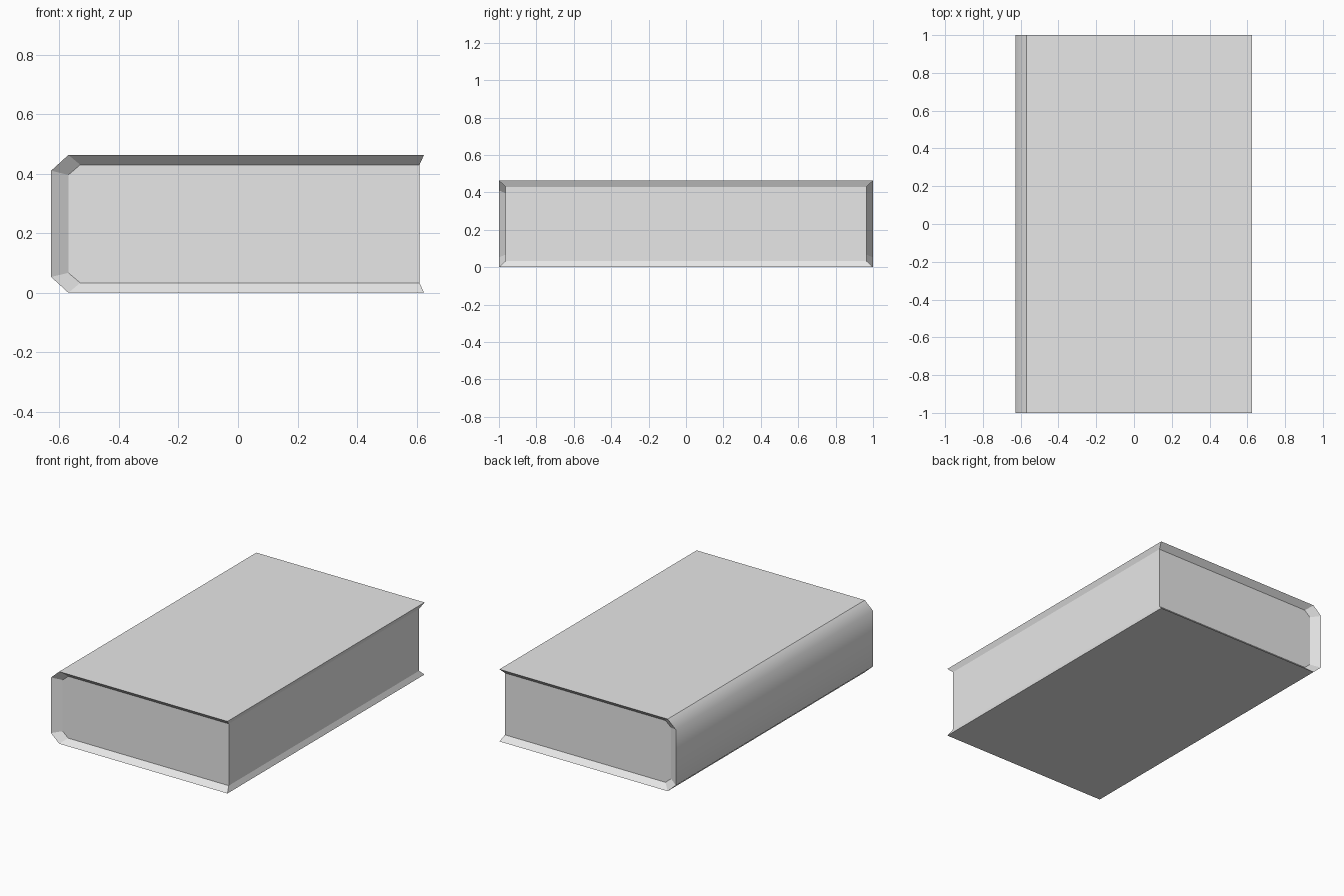
import bpy
import bmesh

if "Cube" in bpy.data.objects:
    bpy.data.objects.remove(bpy.data.objects["Cube"], do_unlink=True)

HEIGHT = 0.463


def make_material(name, color):
    mat = bpy.data.materials.new(name)
    mat.use_nodes = True
    mat.diffuse_color = color
    mat.node_tree.nodes["Principled BSDF"].inputs["Base Color"].default_value = color
    return mat


def mirrored(half):
    """Complete a lower half profile with its reflection about mid height."""
    return half + [(x, HEIGHT - z) for x, z in reversed(half)]


def ring(bm, profile, y):
    return [bm.verts.new((x, y, z)) for x, z in profile]


def bridge(bm, a, b, closed=True):
    n = len(a)
    faces = []
    for i in range(n if closed else n - 1):
        j = (i + 1) % n
        faces.append(bm.faces.new((a[i], a[j], b[j], b[i])))
    return faces


def finish(bm, name, mat):
    mesh = bpy.data.meshes.new(name)
    bm.to_mesh(mesh)
    bm.free()
    mesh.materials.append(mat)
    obj = bpy.data.objects.new(name, mesh)
    bpy.context.collection.objects.link(obj)
    return obj


gray = make_material("light gray", (0.8, 0.8, 0.8, 1))
outer = mirrored([(0.625, 0), (-0.57, 0), (-0.628, 0.053)])
inner = mirrored([(0.61, 0.033), (-0.53, 0.033), (-0.57, 0.067)])

# Cover: outer shell wrapped around the spine, with lips sloping to the pages
bm = bmesh.new()
front, back = ring(bm, outer, -1), ring(bm, outer, 1)
front_in, back_in = ring(bm, inner, -0.965), ring(bm, inner, 0.965)
shell = bridge(bm, back, front, closed=False)
bridge(bm, front, front_in, closed=False)
bridge(bm, back_in, back, closed=False)
for a in (0, -1):  # fore-edge lips
    quad = (front[a], back[a], back_in[a], front_in[a])
    bm.faces.new(quad if a == 0 else quad[::-1])
for face in shell[1:4]:  # rounded spine
    face.smooth = True
bmesh.ops.recalc_face_normals(bm, faces=bm.faces)
# An open shell: make the underside point down
bm.normal_update()
if shell[0].normal.z > 0:
    bmesh.ops.reverse_faces(bm, faces=bm.faces)
finish(bm, "book_cover", gray)

# Pages: block set inside the cover, visible on three sides
bm = bmesh.new()
front, back = ring(bm, inner, -0.965), ring(bm, inner, 0.965)
bridge(bm, front, back)
bm.faces.new(front)
bm.faces.new(back)
bmesh.ops.recalc_face_normals(bm, faces=bm.faces)
finish(bm, "page_block", gray)
